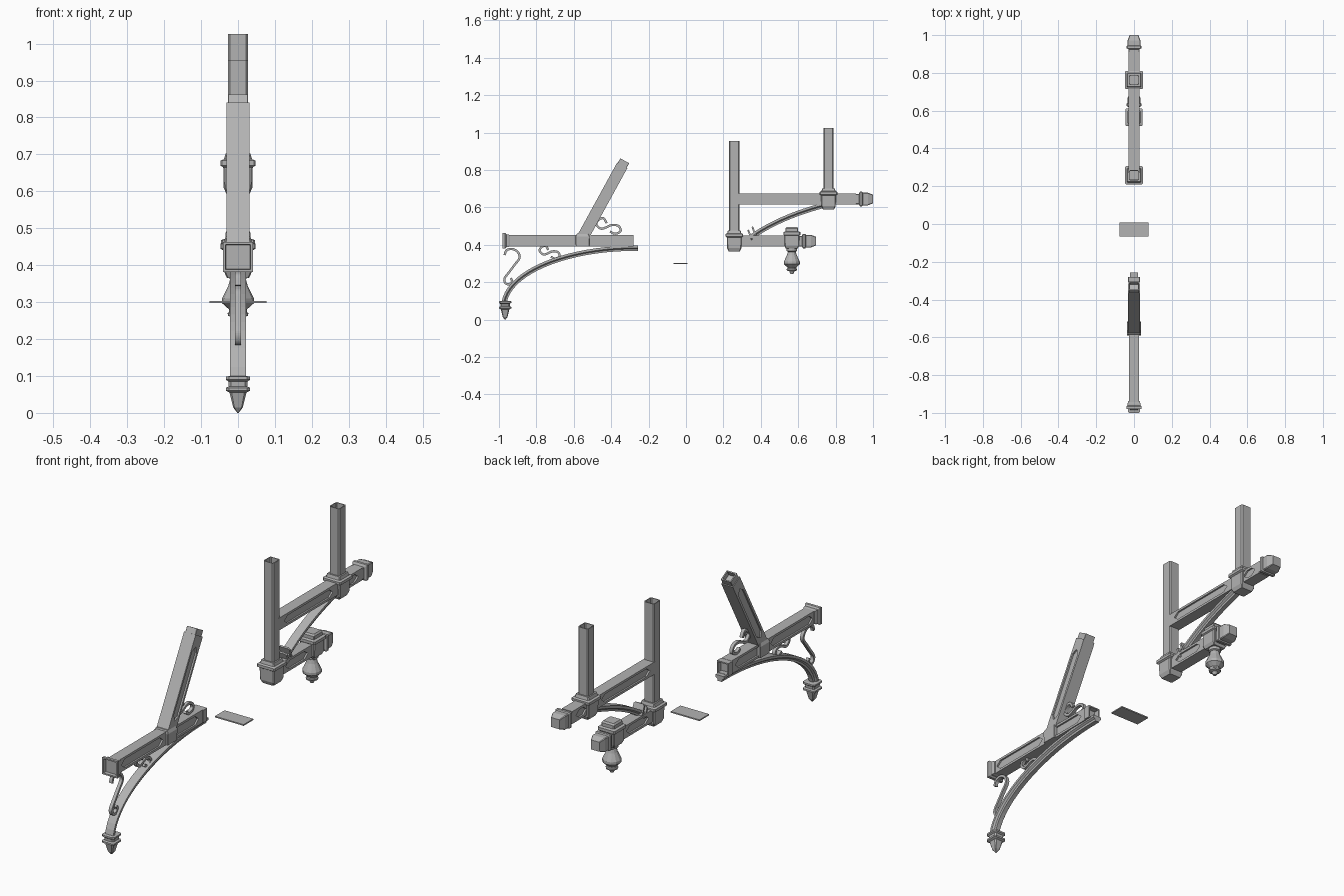
import bpy, bmesh, math
from mathutils import Vector

if "Cube" in bpy.data.objects:
    bpy.data.objects.remove(bpy.data.objects["Cube"])

GREY = (0.45, 0.45, 0.45, 1)
mat = bpy.data.materials.new("stone grey")
mat.use_nodes = True
mat.diffuse_color = GREY
mat.node_tree.nodes["Principled BSDF"].inputs["Base Color"].default_value = GREY
mat.node_tree.nodes["Principled BSDF"].inputs["Roughness"].default_value = 0.7
X = Vector((1, 0, 0))
UP, BACK = (0, 1), (1, 0)


def finish(bm, name):
    bmesh.ops.recalc_face_normals(bm, faces=bm.faces)
    mesh = bpy.data.meshes.new(name)
    bm.to_mesh(mesh)
    bm.free()
    mesh.materials.append(mat)
    obj = bpy.data.objects.new(name, mesh)
    bpy.context.scene.collection.objects.link(obj)
    return obj


def skin(bm, rings):
    """Bridge a list of equal vertex rings and cap both ends."""
    rings = [[bm.verts.new(p) for p in ring] for ring in rings]
    for a, b in zip(rings, rings[1:]):
        for i in range(len(a)):
            j = (i + 1) % len(a)
            bm.faces.new((a[i], a[j], b[j], b[i]))
    bm.faces.new(rings[0])
    bm.faces.new(rings[-1])


def outline(r, chamfer, sides):
    """Square with cut corners, or a regular polygon when sides is given."""
    if sides:
        return [(r * math.cos(math.tau * i / sides), r * math.sin(math.tau * i / sides))
                for i in range(sides)]
    c = r * (1 - chamfer)
    return [(r, -c), (r, c), (c, r), (-c, r), (-r, c), (-r, -c), (-c, -r), (c, -r)]


def loft(name, origin, direction, sections, chamfer=0.12, sides=0):
    """Stack of (distance, half width) sections along a direction in the side plane."""
    d = Vector((0, *direction)).normalized()
    v = d.cross(X)
    o = Vector((0, *origin))
    bm = bmesh.new()
    skin(bm, [[o + d * t + X * a + v * b for a, b in outline(r, chamfer, sides)]
              for t, r in sections])
    return finish(bm, name)


def panel_beam(name, start, end, hx, ht, margin=0.03, inset=0.011, depth=0.008):
    """Beam with a sunk panel with pointed ends on both sides."""
    a, b = Vector((0, *start)), Vector((0, *end))
    d = (b - a).normalized()
    v = d.cross(X)
    n = (b - a).length
    i = ht - inset
    m, q = margin + 0.025, n - margin - 0.025
    rect = [(0, -ht), (n, -ht), (n, ht), (0, ht)]
    hexa = [(m, -i), (q, -i), (n - margin, 0), (q, i), (m, i), (margin, 0)]
    bm = bmesh.new()
    corners = []
    for s in (-1, 1):
        def ring(points, w):
            return [bm.verts.new(a + d * t + v * h + X * s * w) for t, h in points]
        R, P, Q = ring(rect, hx), ring(hexa, hx), ring(hexa, hx - depth)
        for f in ((R[0], R[1], P[1], P[0]), (R[1], R[2], P[3], P[2], P[1]),
                  (R[2], R[3], P[4], P[3]), (R[3], R[0], P[0], P[5], P[4])):
            bm.faces.new(f)
        for k in range(6):
            j = (k + 1) % 6
            bm.faces.new((P[k], P[j], Q[j], Q[k]))
        bm.faces.new(Q)
        corners.append(R)
    L, R = corners
    for k in range(4):
        j = (k + 1) % 4
        bm.faces.new((L[k], L[j], R[j], R[k]))
    return finish(bm, name)


def sweep(name, path, profile):
    """Sweep an (x, normal) profile along a path in the side plane."""
    pts = [Vector((0, *p)) for p in path]
    rings = []
    for k, p in enumerate(pts):
        t = (pts[min(k + 1, len(pts) - 1)] - pts[max(k - 1, 0)]).normalized()
        nrm = X.cross(t)
        rings.append([p + X * a + nrm * b for a, b in profile])
    bm = bmesh.new()
    skin(bm, rings)
    return finish(bm, name)


def smooth_path(points, steps=6):
    """Catmull-Rom curve through the points."""
    p = [Vector(q) for q in points]
    p = [2 * p[0] - p[1]] + p + [2 * p[-1] - p[-2]]
    out = []
    for a, b, c, e in zip(p, p[1:], p[2:], p[3:]):
        for k in range(steps):
            t = k / steps
            out.append(0.5 * (2 * b + (c - a) * t + (2 * a - 5 * b + 4 * c - e) * t * t
                              + (3 * b - a - 3 * c + e) * t ** 3))
    return out + [p[-2]]


def arch(name, center, a, b, t0, t1, steps=20):
    angles = [math.radians(t0 + (t1 - t0) * k / steps) for k in range(steps + 1)]
    half = [(0.022, 0.013), (0.022, 0.001), (0.013, -0.005), (0.011, -0.015)]
    profile = half + [(-x, n) for x, n in reversed(half)]
    sweep(name, [(center[0] - a * math.cos(t), center[1] + b * math.sin(t)) for t in angles],
          profile)


def scroll(name, points):
    w, t = 0.008, 0.006
    sweep(name, smooth_path(points), [(w, t), (w, -t), (-w, -t), (-w, t)])


# Front bracket: beam, flared end, joint and strut
FZ = 0.422
panel_beam("front_beam_outer", (-0.96, FZ), (-0.58, FZ), 0.027, 0.032)
panel_beam("front_beam_inner", (-0.58, FZ), (-0.31, FZ), 0.027, 0.032)
loft("front_beam_end", (-0.94, FZ), (-1, 0),
     [(0, 0.03), (0.01, 0.034), (0.02, 0.034), (0.027, 0.041), (0.04, 0.041),
      (0.04, 0.034), (0.025, 0.032)], 0.02)
loft("front_beam_socket", (-0.31, FZ), BACK,
     [(0, 0.031), (0.03, 0.031), (0.03, 0.025), (0.005, 0.025)], 0.02)
loft("strut_joint", (-0.553, 0.39), UP, [(0, 0.036), (0.055, 0.038), (0.07, 0.03)], 0.05)
panel_beam("strut", (-0.552, 0.44), (-0.341, 0.825), 0.031, 0.031, 0.05)
loft("strut_socket", (-0.341, 0.825), (0.211, 0.385),
     [(0, 0.027), (0.028, 0.027), (0.028, 0.021), (0.005, 0.021)], 0.05)

# Front arch with pointed foot
arch("front_arch", (-0.27, 0.07), 0.705, 0.313, 0, 91)
loft("arch_foot", (-0.967, 0), UP,
     [(0, 0.002), (0.015, 0.013), (0.055, 0.023), (0.06, 0.033), (0.068, 0.033),
      (0.072, 0.025), (0.085, 0.026), (0.09, 0.033), (0.098, 0.033), (0.1, 0.022)], 0.25)

# Scroll ornaments
scroll("large_scroll", [(-.97, .345), (-.96, .37), (-.93, .378), (-.9, .362), (-.89, .33),
                        (-.915, .295), (-.945, .255), (-.97, .22), (-.965, .195),
                        (-.945, .19), (-.93, .205), (-.937, .222)])
S = [(-.008, .016), (-.025, .042), (-.05, .035), (-.064, .01), (-.035, -.014), (.019, .006),
     (.056, 0), (.066, -.027), (.035, -.041), (.01, -.028)]
for name, y, z, k in (("strut_scroll", -0.416, 0.5, 1), ("arch_scroll", -0.73, 0.36, 0.82)):
    scroll(name, [(y + a * k, z + b * k) for a, b in S])

# Small loose plate
bm = bmesh.new()
skin(bm, [[(x, y, z) for x, y in ((-.077, -.067), (.077, -.067), (.077, .007), (-.077, .007))]
          for z in (0.297, 0.303)])
finish(bm, "loose_plate")

# Rear bracket: hollow posts on stepped bases
for name, y, base, top in (("inner", 0.258, 0.365, 0.955), ("outer", 0.762, 0.59, 1.026)):
    loft(name + "_post", (y, 0), UP,
         [(base + 0.05, 0.027), (top, 0.027), (top, 0.023), (top - 0.15, 0.023)], 0.2)
    loft(name + "_post_base", (y, base), UP,
         [(0, 0.03), (0.018, 0.038), (0.075, 0.04), (0.08, 0.048), (0.093, 0.048),
          (0.097, 0.038), (0.112, 0.034)], 0.1)

# Rear beams
UZ, LZ = 0.645, 0.42
panel_beam("upper_beam_inner", (0.27, UZ), (0.73, UZ), 0.028, 0.03, 0.045)
panel_beam("upper_beam_outer", (0.77, UZ), (0.91, UZ), 0.028, 0.03)
panel_beam("lower_beam_inner", (0.28, LZ), (0.54, LZ), 0.028, 0.03, 0.045)
for name, y, z in (("upper_beam_end", 0.9, UZ), ("lower_beam_end", 0.595, LZ)):
    loft(name, (y, z), BACK,
         [(0, 0.028), (0.024, 0.028), (0.03, 0.039), (0.042, 0.039), (0.046, 0.034),
          (0.072, 0.034), (0.1, 0.023)], 0.1)

# Rear arch with its collar
arch("rear_arch", (1.346, 0.187), 1.16, 0.5, 31, 59, 12)
for k in range(2):
    loft("rear_arch_collar", (0.338 + 0.022 * k, 0.452 + 0.018 * k), (0.9, 0.35),
         [(0, 0.028), (0.009, 0.028)], 0.25)

# Lower block with cap and hanging pendant
loft("pendant_block", (0.566, 0.38), UP,
     [(0, 0.032), (0.015, 0.039), (0.07, 0.04), (0.074, 0.046), (0.088, 0.046),
      (0.092, 0.034), (0.108, 0.034), (0.116, 0.028)], 0.1)
loft("pendant", (0.566, 0.385), (0, -1),
     [(0, 0.028), (0.018, 0.028), (0.022, 0.021), (0.04, 0.026), (0.075, 0.043),
      (0.088, 0.043), (0.105, 0.024), (0.112, 0.024), (0.115, 0.028), (0.122, 0.027),
      (0.126, 0.014), (0.14, 0.008)], sides=12)
